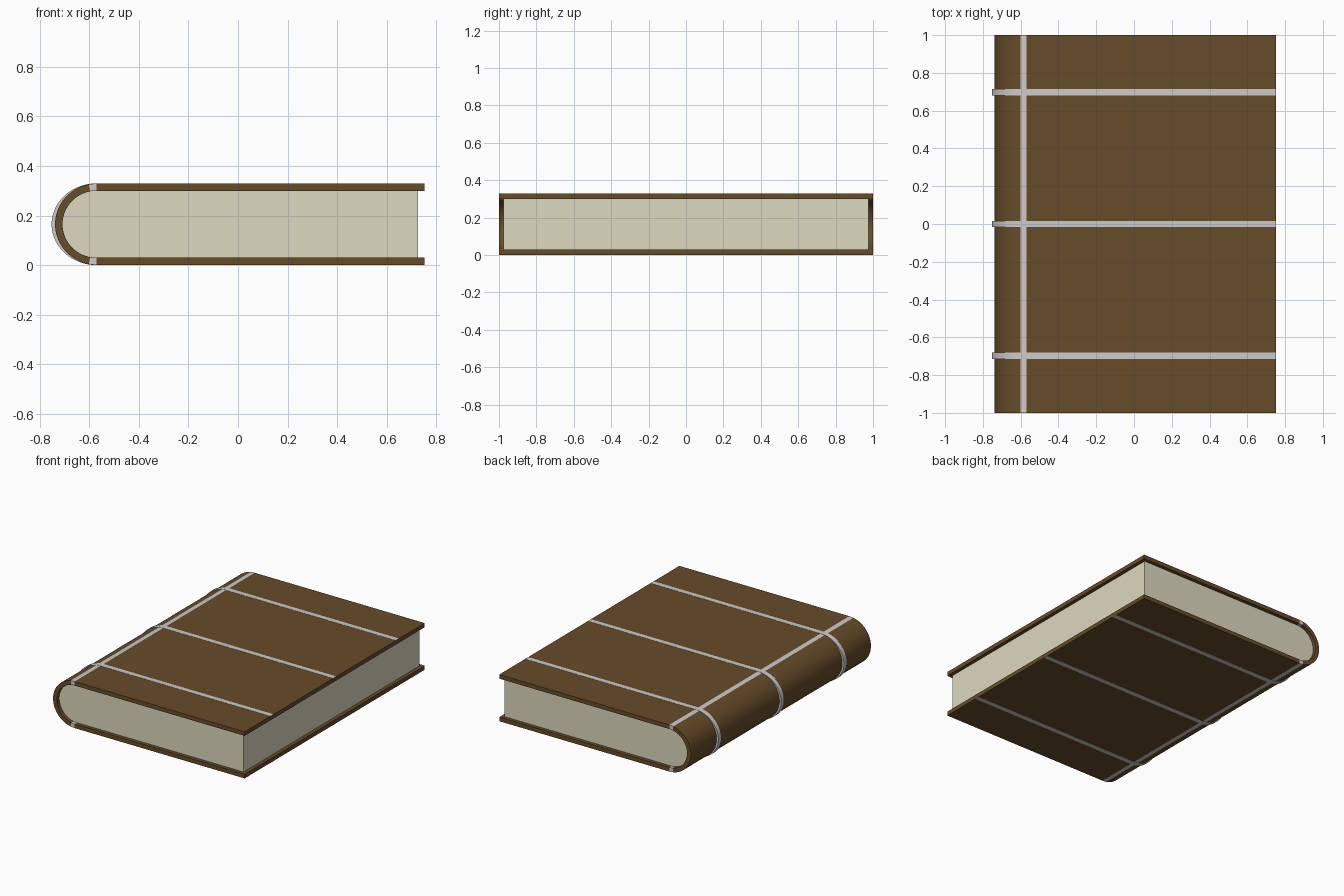
import bpy, bmesh
from math import sin, cos, radians

if "Cube" in bpy.data.objects:
    bpy.data.objects.remove(bpy.data.objects["Cube"])

CX, CZ = -0.57, 0.165          # centre of the spine curve
RIGHT = 0.752                  # fore edge of the boards
SPLIT = 101                    # angle where the spine meets the hinge strip
OUT, INN = (0.168, 0.164), (0.138, 0.135)   # cover outer / inner radii
BAND = (0.182, 0.165)          # raised band radii


def material(name, color):
    m = bpy.data.materials.new(name)
    m.diffuse_color = (*color, 1)
    m.use_nodes = True
    m.node_tree.nodes["Principled BSDF"].inputs["Base Color"].default_value = m.diffuse_color
    return m


brown = material("brown_leather", (0.135, 0.072, 0.022))
cream = material("cream_paper", (0.72, 0.69, 0.52))
silver = material("silver_metal", (0.52, 0.52, 0.52))


def arc(radii, a0, a1, n):
    return [(CX + radii[0] * cos(radians(a0 + (a1 - a0) * i / n)),
             CZ + radii[1] * sin(radians(a0 + (a1 - a0) * i / n))) for i in range(n + 1)]


def prism(name, outline, y0, y1, mat):
    """Extrude an x-z outline from y0 to y1."""
    bm = bmesh.new()
    face = bm.faces.new([bm.verts.new((x, y0, z)) for x, z in outline])
    ext = bmesh.ops.extrude_face_region(bm, geom=[face], use_keep_orig=True)
    verts = [g for g in ext["geom"] if isinstance(g, bmesh.types.BMVert)]
    bmesh.ops.translate(bm, vec=(0, y1 - y0, 0), verts=verts)
    bmesh.ops.recalc_face_normals(bm, faces=bm.faces)
    me = bpy.data.meshes.new(name)
    bm.to_mesh(me)
    bm.free()
    me.materials.append(mat)
    ob = bpy.data.objects.new(name, me)
    bpy.context.collection.objects.link(ob)
    bpy.ops.object.select_all(action='DESELECT')
    ob.select_set(True)
    bpy.context.view_layer.objects.active = ob
    bpy.ops.object.shade_smooth_by_angle(angle=radians(30))
    return ob


# Page block, rounded to fit inside the spine
prism("pages", [(0.727, 0.30)] + arc(INN, 90, 270, 32) + [(0.727, 0.03)], -0.975, 0.975, cream)

# Rounded spine
prism("spine", arc(OUT, SPLIT, 360 - SPLIT, 32) + arc(INN, 360 - SPLIT, SPLIT, 32), -1, 1, brown)

# Boards and the metal hinge strips beside the spine, top and bottom
board = [(CX, CZ + OUT[1]), (RIGHT, CZ + OUT[1]), (RIGHT, CZ + INN[1]), (CX, CZ + INN[1])]
strip = arc(OUT, 90, SPLIT, 3) + arc(INN, SPLIT, 90, 3)
for side, s in (("top", 1), ("bottom", -1)):
    for part, shape, mat in (("board", board, brown), ("hinge_strip", strip, silver)):
        prism(f"{side}_{part}", [(x, CZ + s * (z - CZ)) for x, z in shape], -1, 1, mat)

# Bands: inlaid on the boards, raised around the spine
inner = (OUT[0] - 0.004, OUT[1] - 0.002)
band = ([(RIGHT, CZ + BAND[1])] + arc(BAND, 90, 270, 32) + [(RIGHT, CZ - BAND[1])]
        + [(RIGHT, CZ - inner[1])] + arc(inner, 270, 90, 32) + [(RIGHT, CZ + inner[1])])
for label, y in (("front", -0.697), ("middle", 0), ("back", 0.697)):
    prism(f"{label}_band", band, y - 0.017, y + 0.017, silver)
